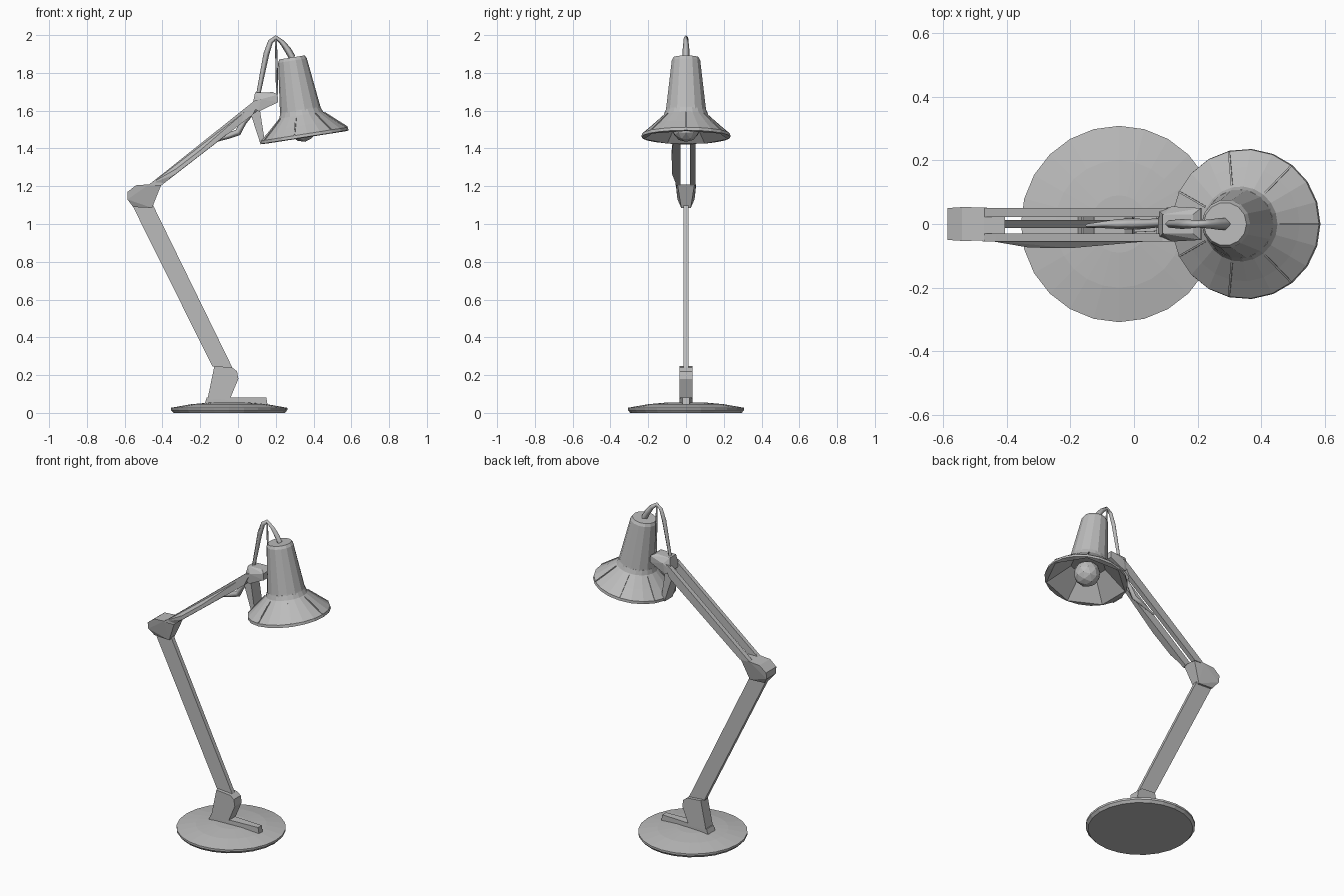
import bpy, bmesh, math
from mathutils import Vector, Matrix

cube = bpy.data.objects.get("Cube")
if cube:
    bpy.data.objects.remove(cube, do_unlink=True)

GREY = (0.5, 0.5, 0.5, 1)
metal = bpy.data.materials.new("matte_grey")
metal.use_nodes = True
metal.diffuse_color = GREY
metal.node_tree.nodes["Principled BSDF"].inputs["Base Color"].default_value = GREY


def finish(name, bm):
    bmesh.ops.recalc_face_normals(bm, faces=bm.faces)
    mesh = bpy.data.meshes.new(name)
    bm.to_mesh(mesh)
    bm.free()
    mesh.materials.append(metal)
    obj = bpy.data.objects.new(name, mesh)
    bpy.context.collection.objects.link(obj)
    return obj


def plate(name, outline, y0, y1):
    """Extrude an x-z outline from y0 to y1."""
    bm = bmesh.new()
    face = bm.faces.new([bm.verts.new((x, y0, z)) for x, z in outline])
    out = bmesh.ops.extrude_face_region(bm, geom=[face])
    moved = [v for v in out["geom"] if isinstance(v, bmesh.types.BMVert)]
    bmesh.ops.translate(bm, verts=moved, vec=(0, y1 - y0, 0))
    return finish(name, bm)


def hull(name, points):
    """Convex faceted block from (x, half width, z) points mirrored in y."""
    bm = bmesh.new()
    for x, y, z in points:
        for side in (-1, 1):
            bm.verts.new((x, y * side, z))
    out = bmesh.ops.convex_hull(bm, input=bm.verts)
    loose = [v for v in bm.verts if not v.link_faces]
    bmesh.ops.delete(bm, geom=loose, context="VERTS")
    return finish(name, bm)


def facet(angle, sides):
    """Scale that pulls a circle in to a regular polygon."""
    step = math.tau / sides
    return math.cos(step / 2) / math.cos(angle % step - step / 2)


def lathe(name, profile, count, matrix, inner_from=None, inner_sides=7):
    """Loft rings of (radius, height); capped at both ends."""
    bm = bmesh.new()
    rings = []
    for i, (r, h) in enumerate(profile):
        ring = []
        for k in range(count):
            a = math.tau * k / count
            s = r
            if inner_from is not None and i >= inner_from:
                s = r * facet(a, inner_sides)
            ring.append(bm.verts.new((s * math.cos(a), s * math.sin(a), h)))
        rings.append(ring)
    for low, high in zip(rings, rings[1:]):
        for k in range(count):
            n = (k + 1) % count
            bm.faces.new((low[k], low[n], high[n], high[k]))
    bm.faces.new(rings[0])
    bm.faces.new(rings[-1])
    bm.transform(matrix)
    return finish(name, bm)


def cable(name, points, thickness):
    """Four-sided cable through (x, y, z, taper) points."""
    curve = bpy.data.curves.new(name, "CURVE")
    curve.dimensions = "3D"
    curve.bevel_depth = thickness
    curve.bevel_resolution = 0
    curve.use_fill_caps = True
    spline = curve.splines.new("POLY")
    spline.points.add(len(points) - 1)
    for p, (x, y, z, taper) in zip(spline.points, points):
        p.co = (x, y, z, 1)
        p.radius = taper
    curve.materials.append(metal)
    obj = bpy.data.objects.new(name, curve)
    bpy.context.collection.objects.link(obj)


# Base disc, foot and stem bracket
lathe("base", [(0.295, 0), (0.308, 0.015), (0.308, 0.027), (0.2, 0.046), (0.09, 0.056)],
      24, Matrix.Translation((-0.047, 0, 0)))
hull("foot", [(-0.18, 0.035, 0.04), (-0.165, 0.035, 0.082), (0.15, 0.018, 0.082),
              (0.157, 0.018, 0.04)])
plate("stem_bracket", [(-0.162, 0.07), (-0.125, 0.248), (-0.03, 0.24), (-0.005, 0.22),
                       (0.002, 0.18), (-0.04, 0.08)], -0.034, 0.034)

# Lower arm and elbow
plate("lower_arm", [(-0.135, 0.245), (-0.03, 0.24), (-0.45, 1.1), (-0.56, 1.1)], -0.013, 0.013)
hull("elbow", [(-0.585, 0.05, 1.17), (-0.585, 0.045, 1.13), (-0.555, 0.025, 1.09),
               (-0.455, 0.025, 1.085), (-0.54, 0.053, 1.205), (-0.47, 0.052, 1.21),
               (-0.405, 0.045, 1.21)])

# Upper arm: two rails, the right one bulging outwards
rail = [(-0.475, 1.205), (-0.405, 1.205), (0.08, 1.58), (0.12, 1.66), (0.09, 1.655)]
plate("left_rail", rail, 0.022, 0.05)
plate("right_rail", rail, -0.055, -0.03)
bulge = bmesh.new()
for x, y, z in [(-0.47, -0.05, 1.21), (-0.41, -0.05, 1.205), (-0.33, -0.074, 1.29),
                (-0.33, -0.074, 1.265), (-0.2, -0.076, 1.39), (-0.2, -0.076, 1.365),
                (0.09, -0.05, 1.64), (0.07, -0.05, 1.575)]:
    bulge.verts.new((x, y, z))
    bulge.verts.new((x, -0.035, z))
bmesh.ops.convex_hull(bulge, input=bulge.verts)
finish("right_rail_cover", bulge)

# Head joint and hanging bracket
hull("head_joint", [(0.075, 0.045, 1.62), (0.09, 0.03, 1.695), (0.12, 0.055, 1.66),
                    (0.185, 0.03, 1.698), (0.21, 0.05, 1.685), (0.212, 0.05, 1.645),
                    (0.11, 0.05, 1.595)])
plate("head_bracket", [(0.07, 1.575), (0.115, 1.61), (0.14, 1.45), (0.12, 1.42)], -0.04, 0.04)

# Lamp head on a tilted axis
axis = Vector((-0.155, 0, 0.988))
tilt = Matrix.Translation((0.352, 0, 1.46)) @ axis.to_track_quat("Z", "X").to_matrix().to_4x4()
lathe("shade_housing", [(0.112, 0.125), (0.108, 0.15), (0.077, 0.41), (0.068, 0.427)], 14, tilt)
lathe("shade_skirt", [(0.108, 0.145), (0.118, 0.118), (0.18, 0.062), (0.234, 0.016),
                      (0.236, 0), (0.228, -0.003), (0.1, 0.108)], 21, tilt, inner_from=5)
bulb = bmesh.new()
bmesh.ops.create_icosphere(bulb, subdivisions=2, radius=0.075)
bulb.transform(tilt @ Matrix.Translation((0, 0, 0.05)))
finish("bulb", bulb)

# Thin seams between skirt panels
for i in range(7):
    a = math.tau * i / 7
    seam = bmesh.new()
    for r, h in ((0.125, 0.114), (0.234, 0.018)):
        for side in (-0.003, 0.003):
            for lift in (-0.004, 0.003):
                seam.verts.new((r, side, h + lift))
    bmesh.ops.convex_hull(seam, input=seam.verts)
    seam.transform(tilt @ Matrix.Rotation(a, 4, "Z"))
    finish("skirt_seam", seam)

# Cables over the head and under the arm
cable("head_cable", [(0.108, 0, 1.69, 0.8), (0.15, 0, 1.9, 1.1), (0.172, 0, 1.965, 1),
                     (0.2, 0, 1.988, 0.8), (0.235, 0, 1.96, 1), (0.265, 0, 1.92, 1.3),
                     (0.288, 0, 1.88, 1.3)], 0.014)
cable("joint_cable", [(0.2, 0, 1.985, 1), (0.204, 0, 1.85, 1), (0.207, 0, 1.685, 1)], 0.006)
cable("arm_cable", [(0.1, 0.005, 1.62, 1), (0.03, 0, 1.54, 1.2), (0, 0, 1.485, 1.4),
                    (-0.05, 0, 1.467, 1.2), (-0.15, -0.005, 1.43, 0.4)], 0.013)
